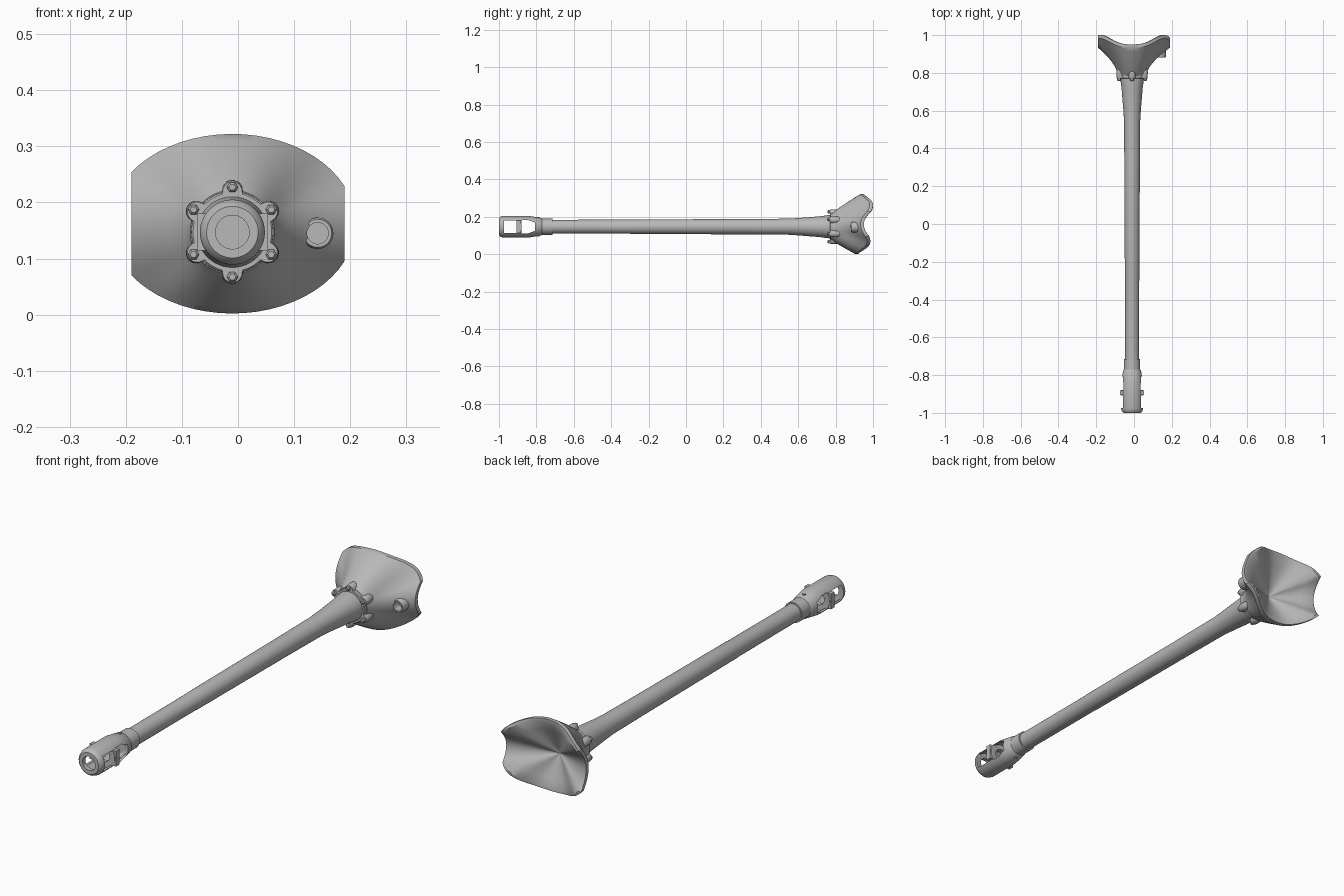
import bpy, bmesh, math
from mathutils import Vector

if "Cube" in bpy.data.objects:
    bpy.data.objects.remove(bpy.data.objects["Cube"])

CX, CZ = -0.01, 0.147          # barrel axis runs along y
grey = bpy.data.materials.new("steel grey")
grey.diffuse_color = (0.48, 0.48, 0.48, 1)
grey.use_nodes = True
grey.node_tree.nodes["Principled BSDF"].inputs["Base Color"].default_value = grey.diffuse_color


def build(name, verts, faces):
    bm = bmesh.new()
    vs = [bm.verts.new(v) for v in verts]
    for f in faces:
        bm.faces.new([vs[i] for i in f])
    bmesh.ops.remove_doubles(bm, verts=bm.verts, dist=1e-5)
    bmesh.ops.recalc_face_normals(bm, faces=bm.faces)
    me = bpy.data.meshes.new(name)
    bm.to_mesh(me)
    bm.free()
    ob = bpy.data.objects.new(name, me)
    bpy.context.collection.objects.link(ob)
    me.materials.append(grey)
    return ob


def loft(name, rings, caps=True, loop=False):
    n, m = len(rings[0]), len(rings)
    faces = []
    for j in range(m if loop else m - 1):
        a, b = j * n, (j + 1) % m * n
        faces += [(a + i, a + (i + 1) % n, b + (i + 1) % n, b + i) for i in range(n)]
    if caps and not loop:
        faces += [tuple(range(n)), tuple(range((m - 1) * n, m * n))]
    return build(name, [v for r in rings for v in r], faces)


def circle(r, y, n=48, x=CX, z=CZ):
    return [(x + r * math.cos(2 * math.pi * i / n), y, z + r * math.sin(2 * math.pi * i / n))
            for i in range(n)]


def lathe(name, profile, n=48, x=CX, z=CZ, loop=False):
    return loft(name, [circle(r, y, n, x, z) for r, y in profile], loop=loop)


def prism_x(name, outline, x0, x1):
    return loft(name, [[(x, y, CZ + z) for y, z in outline] for x in (x0, x1)])


def cut(ob, cutters):
    for c in cutters:
        mod = ob.modifiers.new("cut", 'BOOLEAN')
        mod.operation, mod.solver, mod.object = 'DIFFERENCE', 'EXACT', c
        bpy.context.view_layer.objects.active = ob
        bpy.ops.object.modifier_apply(modifier=mod.name)
        bpy.data.objects.remove(c)


# Barrel: slim tube, thicker rear half, flared root
lathe("barrel", [(0.026, -0.80), (0.037, -0.80), (0.0375, -0.30), (0.0385, -0.295),
                 (0.041, 0.30), (0.043, 0.55), (0.047, 0.61), (0.056, 0.72),
                 (0.063, 0.77), (0.063, 0.81)])

# Muzzle brake: hollow sleeve with an inner baffle
brake = lathe("muzzle_brake", [
    (0.030, -1.0), (0.046, -1.0), (0.054, -0.992), (0.058, -0.978), (0.058, -0.84),
    (0.047, -0.775), (0.043, -0.77), (0.043, -0.715), (0.030, -0.715), (0.030, -0.80),
    (0.046, -0.81), (0.050, -0.88), (0.030, -0.882), (0.030, -0.904), (0.050, -0.906),
    (0.050, -0.976), (0.030, -0.98)], loop=True)
cut(brake, [
    prism_x("front_window_cutter", [(-0.974, -0.033), (-0.907, -0.033),
                                    (-0.907, 0.033), (-0.974, 0.033)], -0.2, 0.2),
    prism_x("rear_window_cutter", [(-0.879, -0.036), (-0.845, -0.036), (-0.808, -0.022),
                                   (-0.808, 0.022), (-0.845, 0.036), (-0.879, 0.036)], -0.2, 0.2)])

# Baffle lips on both sides, lock screws above and below
for side, s in (("right", 1), ("left", -1)):
    prism_x("baffle_lip_" + side, [(-0.905, -0.033), (-0.881, -0.033),
                                   (-0.881, 0.033), (-0.905, 0.033)],
            CX + s * 0.045, CX + s * 0.063)
    bpy.ops.mesh.primitive_cylinder_add(vertices=10, radius=0.007, depth=0.02,
                                        location=(CX, -0.79, CZ + s * 0.043))
    screw = bpy.context.object
    screw.name = "lock_screw_" + side
    screw.data.materials.append(grey)

# Shield outline: ellipse with clipped flanks
pr, pl = math.acos(0.2 / 0.22), math.acos(0.18 / 0.22)
marks = [(-pr, pr, 10), (pr, math.pi - pl, 20), (math.pi - pl, math.pi + pl, 12),
         (math.pi + pl, 2 * math.pi - pr, 20)]
rim = []
for a, b, n in marks:
    for i in range(n):
        p = a + (b - a) * i / n
        x = max(-0.19, min(0.19, CX + 0.22 * math.cos(p)))
        z = 0.162 + 0.16 * math.sin(p)
        low = max(0, (0.162 - z) / 0.16)
        y = 0.951 + 950 * abs(x - CX) ** 3 * (z - 0.16) ** 2 - 0.03 * low ** 2
        rim.append(Vector((x, min(y, 1.0), z)))


def shell_ring(s):
    """Outer skin from the round neck (s=0) to the rim (s=1)."""
    ring = []
    for v in rim:
        d = Vector((v.x - CX, 0, v.z - CZ))
        c2 = (d.x / d.length) ** 2
        r = 0.075 + (d.length - 0.075) * s
        f = s ** (1.1 - 0.5 * c2)
        u = d.normalized()
        ring.append((CX + u.x * r, 0.785 + (v.y - 0.018 - 0.785) * f, CZ + u.z * r))
    return ring


def dish_ring(k):
    """Hollow rear face, narrowing to the middle."""
    return [(CX + (v.x - CX) * k, 0.87 + (v.y - 0.87) * min(1, k / 0.94),
             CZ + (v.z - CZ) * k) for v in rim]


outer = [shell_ring(s) for s in (0, 0.03, 0.08, 0.16, 0.28, 0.42, 0.58, 0.74, 0.88, 1)]
inner = [dish_ring(k) for k in (1, 0.94, 0.7, 0.45, 0.2, 0.03)]
shield = loft("gun_shield", outer + inner)
cut(shield, [lathe("sight_hole_cutter", [(0.019, 0.80), (0.019, 0.918)], 32, 0.142, 0.145)])

# Raised ring around the sight hole
lathe("sight_ring", [(0.019, 0.882), (0.025, 0.882), (0.028, 0.888), (0.028, 0.92),
                     (0.019, 0.92)], 32, 0.142, 0.145, loop=True)

# Flange with six lobes, fading into the shield
def lobed(y, base, lobe):
    ring = []
    for i in range(120):
        a = 2 * math.pi * i / 120
        off = abs((a - math.pi / 6) / (math.pi / 3) - round((a - math.pi / 6) / (math.pi / 3)))
        r = base + lobe * max(0, 1 - (off / 0.24) ** 2) ** 0.6
        ring.append((CX + r * math.cos(a), y, CZ + r * math.sin(a)))
    return ring


loft("bolt_flange", [lobed(0.770, 0.070, 0.020), lobed(0.773, 0.073, 0.019),
                     lobed(0.805, 0.074, 0.019), lobed(0.835, 0.072, 0.012)])

# Hexagonal bolts on the lobes
for i in range(6):
    a = math.pi / 6 + i * math.pi / 3
    lathe("flange_bolt_%d" % (i + 1), [(0.006, 0.757), (0.010, 0.761), (0.010, 0.775)], 6,
          CX + 0.080 * math.cos(a), CZ + 0.080 * math.sin(a))

# Smooth shading with crisp edges
bpy.ops.object.select_all(action='DESELECT')
for ob in bpy.context.scene.objects:
    ob.select_set(True)
    bpy.context.view_layer.objects.active = ob
bpy.ops.object.shade_smooth_by_angle(angle=math.radians(32))
